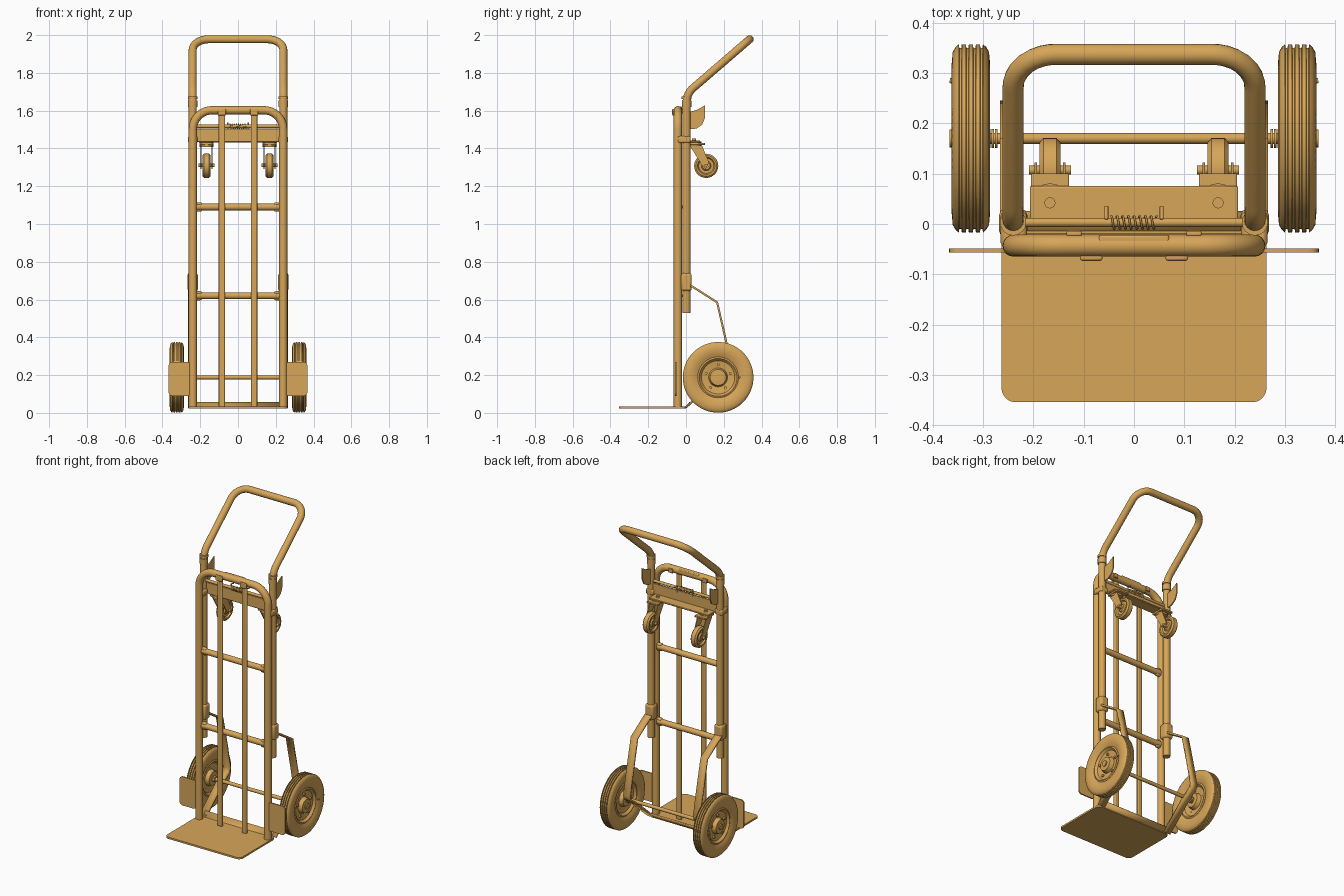
import bpy, bmesh, math
from mathutils import Vector

cube = bpy.data.objects.get("Cube")
if cube:
    bpy.data.objects.remove(cube)

paint = bpy.data.materials.new("golden tan")
paint.use_nodes = True
tan = (0.68, 0.38, 0.10, 1)
paint.diffuse_color = tan
paint.node_tree.nodes["Principled BSDF"].inputs["Base Color"].default_value = tan
parts = []


def add(name, mesh):
    ob = bpy.data.objects.new(name, mesh)
    bpy.context.collection.objects.link(ob)
    mesh.materials.clear()
    mesh.materials.append(paint)
    parts.append(ob)
    return ob


def from_bmesh(name, bm):
    bmesh.ops.recalc_face_normals(bm, faces=bm.faces)
    mesh = bpy.data.meshes.new(name)
    bm.to_mesh(mesh)
    bm.free()
    return add(name, mesh)


def fillet(points, r, closed=False, steps=8):
    """Round the corners of a path with arcs of radius r."""
    pts = [Vector(p) for p in points]
    out = []
    for i, p in enumerate(pts):
        if not closed and i in (0, len(pts) - 1):
            out.append(p)
            continue
        a = (pts[i - 1] - p).normalized()
        b = (pts[(i + 1) % len(pts)] - p).normalized()
        half = a.angle(b) / 2
        t = r / math.tan(half)
        centre = p + (a + b).normalized() * (r / math.sin(half))
        u, v = p + a * t - centre, p + b * t - centre
        for k in range(steps + 1):
            d = u.lerp(v, k / steps)
            out.append(centre + d.normalized() * r)
    return out


def tube(name, points, radius):
    curve = bpy.data.curves.new(name, "CURVE")
    curve.dimensions = "3D"
    curve.bevel_depth = radius
    curve.bevel_resolution = 6
    curve.use_fill_caps = True
    s = curve.splines.new("POLY")
    s.points.add(len(points) - 1)
    for sp, p in zip(s.points, points):
        sp.co = (*p, 1)
    temp = bpy.data.objects.new(name, curve)
    bpy.context.collection.objects.link(temp)
    deps = bpy.context.evaluated_depsgraph_get()
    mesh = bpy.data.meshes.new_from_object(temp.evaluated_get(deps))
    bpy.data.objects.remove(temp)
    return add(name, mesh)


def prism(name, outline, depth):
    """Closed outline of 3D points, pushed out along the depth vector."""
    bm = bmesh.new()
    face = bm.faces.new([bm.verts.new(p) for p in outline])
    top = bmesh.ops.extrude_face_region(bm, geom=[face])["geom"]
    bmesh.ops.translate(bm, vec=depth, verts=[g for g in top if isinstance(g, bmesh.types.BMVert)])
    return from_bmesh(name, bm)


def box(name, x, y, z, bevel=0.003):
    bm = bmesh.new()
    bmesh.ops.create_cube(bm, size=1)
    for v in bm.verts:
        v.co = [(a + b) / 2 + c * (b - a) for (a, b), c in zip((x, y, z), v.co)]
    ob = from_bmesh(name, bm)
    mod = ob.modifiers.new("edges", "BEVEL")
    mod.width, mod.segments = bevel, 2
    return ob


def strap(name, x, width, path, thick):
    """Flat bar of given width along x that follows a y-z path."""
    bm = bmesh.new()
    rows = [[bm.verts.new((x + s * width / 2, y, z)) for s in (-1, 1)] for y, z in path]
    for a, b in zip(rows, rows[1:]):
        bm.faces.new((a[0], a[1], b[1], b[0]))
    ob = from_bmesh(name, bm)
    mod = ob.modifiers.new("thickness", "SOLIDIFY")
    mod.thickness, mod.offset = thick, 0
    return ob


def lathe(name, centre, profile, segments=48):
    """Closed (x, radius) profile spun about the x axis."""
    bm = bmesh.new()
    verts = [bm.verts.new((x, 0, r)) for x, r in profile]
    edges = [bm.edges.new((verts[i - 1], verts[i])) for i in range(len(verts))]
    bmesh.ops.spin(bm, geom=verts + edges, cent=(0, 0, 0), axis=(1, 0, 0),
                   angle=math.tau, steps=segments, use_duplicate=False)
    bmesh.ops.remove_doubles(bm, verts=bm.verts, dist=1e-5)
    bmesh.ops.translate(bm, vec=centre, verts=bm.verts)
    return from_bmesh(name, bm)


# Front frame: one bent hoop with two upright slats
tube("front_frame", fillet([(-.239, -.043, .03), (-.239, -.043, 1.602),
                            (.239, -.043, 1.602), (.239, -.043, .03)], .1), .022)
for x in (-.085, .085):
    box("front_slat", (x - .017, x + .017), (-.064, -.046), (.03, 1.61), .006)
    box("slat_clip", (x - .022, x + .022), (-.073, -.062), (1.575, 1.61), .004)
    box("slat_rear_clip", (x * 1.4 - .015, x * 1.4 + .015), (-.024, -.014), (1.585, 1.612), .003)
box("top_bridge", (-.07, .07), (-.05, -.022), (1.595, 1.622), .005)

# Cross bars with flattened ends
for z in (1.09, .62):
    tube("cross_bar", [(-.22, -.036, z), (.22, -.036, z)], .018)
    for s in (-1, 1):
        box("cross_bar_end", sorted((s * .19, s * .225)), (-.048, -.024), (z - .024, z + .024), .008)

# Rear frame and tilted push handle
lower = [(-.24, .003, .53), (-.24, .003, 1.69), (-.24, .337, 1.978)]
path = lower + [(-x, y, z) for x, y, z in reversed(lower)]
rear = fillet(path[:3], .1)[:-1] + fillet(path[1:5], .085)[1:-1] + fillet(path[3:], .1)[1:]
tube("push_handle", rear, .021)

# Toe plate with rounded front corners and a turned-up rear lip
toe = fillet([(-.263, -.354, .022), (.263, -.354, .022), (.263, 0, .022), (-.263, 0, .022)], .028, True)
prism("toe_plate", toe, (0, 0, .011))
strap("toe_plate_lip", 0, .48, [(-.02, .028), (0, .03), (.022, .055)], .009)

# Axle
AY, AZ = .17, .188
tube("axle", [(-.33, AY, AZ), (.33, AY, AZ)], .011)

# Tyre outline with tread grooves, then the rim dish and hub (x measured outward)
tyre = [(-.024, .105), (-.034, .125), (-.038, .15), (-.036, .172), (-.03, .182)]
for g in (-.021, -.007, .007, .021):
    tyre += [(g - .003, .187), (g - .002, .180), (g + .002, .180), (g + .003, .187)]
tyre += [(.03, .182), (.036, .172), (.038, .15), (.034, .125), (.024, .105)]
rim = [(-.026, .108), (-.03, .1), (-.016, .088), (-.01, .05), (-.034, .042), (-.036, .012),
       (.036, .012), (.034, .042), (.01, .05), (.016, .088), (.03, .1), (.026, .108)]

for s in (-1, 1):
    # Wheels
    c = (s * .324, AY, AZ)
    lathe("tyre", c, [(s * x, r) for x, r in tyre], 64)
    lathe("wheel_rim", c, [(s * x, r) for x, r in rim])
    for k in range(5):
        a = math.tau * k / 5 + .3
        y, z = AY + .068 * math.cos(a), AZ + .068 * math.sin(a)
        tube("rim_bolt", [(s * .31, y, z), (s * .346, y, z)], .008)
    tube("axle_cap", [(s * .33, AY, AZ), (s * .366, AY, AZ)], .018)
    tube("valve_stem", [(s * .34, AY + .11, AZ), (s * .366, AY + .115, AZ)], .005)
    for k in range(3):
        tube("axle_spacer", [(s * (.271 + .007 * k), AY, AZ), (s * (.276 + .007 * k), AY, AZ)], .019)

    # Wheel guard, a flat plate with rounded corners
    guard = [(s * .25, -.057, .09), (s * .367, -.057, .09), (s * .367, -.057, .27), (s * .25, -.057, .27)]
    prism("wheel_guard", fillet(guard, .02, True), (0, .008, 0))

    # Bent strut from the sleeve down to the axle and forward to the toe plate
    strap("wheel_strut", s * .243, .046, [(.0, .685), (.035, .668), (.165, .585), (.212, .38),
                                          (.24, .245), (.232, .222), (.17, .178), (.0, .03)], .011)

    # Sleeves, collars and frame joining brackets
    box("lower_sleeve", sorted((s * .212, s * .268)), (-.026, .03), (.645, .74), .012)
    tube("handle_collar", [(s * .24, .003, 1.62), (s * .24, .003, 1.655)], .025)
    tube("handle_ring", [(s * .24, .003, 1.662), (s * .24, .003, 1.676)], .026)
    box("upper_bracket", sorted((s * .213, s * .265)), (-.045, .024), (1.43, 1.465), .008)

    # Latch fin beside the handle
    fin = [(s * .232, .01, 1.59), (s * .232, .06, 1.605), (s * .232, .1, 1.628), (s * .232, .1, 1.56),
           (s * .232, .085, 1.525), (s * .232, .055, 1.505), (s * .232, .01, 1.5)]
    prism("latch_fin", fin, (s * .007, 0, 0))

    # Swivel caster: bolt, swivel seat, fork and wheel
    x = s * .167
    tube("caster_bolt", [(x, .042, 1.43), (x, .042, 1.452)], .011)
    tube("caster_seat", [(x, .045, 1.408), (x, .045, 1.436)], .036)
    box("caster_seat_plate", (x - .038, x + .038), (.01, .1), (1.418, 1.43))
    for side in (-1, 1):
        fx = x + side * .026
        fork = [(fx, .02, 1.415), (fx, .085, 1.415), (fx, .122, 1.325), (fx, .105, 1.292), (fx, .085, 1.31)]
        prism("caster_fork", fork, (side * .005, 0, 0))
    tube("caster_axle", [(x - .042, .107, 1.31), (x + .042, .107, 1.31)], .009)
    lathe("caster_wheel", (x, .107, 1.308),
          [(-.018, .01), (-.018, .02), (-.01, .026), (-.01, .04), (-.02, .046), (-.021, .055), (-.013, .064),
           (.013, .064), (.021, .055), (.02, .046), (.01, .04), (.01, .026), (.018, .02), (.018, .01)], 32)

    # Latch pull hooks
    tube("latch_hook", [(s * .055, .01, 1.49), (s * .055, .012, 1.535), (s * .055, .035, 1.53)], .004)

# Caster shelf between the rear uprights
box("caster_shelf", (-.207, .207), (.005, .075), (1.432, 1.442))
box("caster_shelf_back", (-.222, .222), (.002, .012), (1.435, 1.505))

# Latch rod with a coil spring in the middle
tube("latch_rod", [(-.235, .003, 1.517), (.235, .003, 1.517)], .009)
coil = [(-.045 + .09 * k / 96, .003 + .013 * math.cos(k * math.pi / 6),
         1.517 + .013 * math.sin(k * math.pi / 6)) for k in range(97)]
tube("latch_spring", coil, .002)

# Smooth shading with sharp edges kept
bpy.ops.object.select_all(action="DESELECT")
for ob in parts:
    ob.select_set(True)
bpy.context.view_layer.objects.active = parts[0]
bpy.ops.object.shade_smooth_by_angle(angle=math.radians(35))
